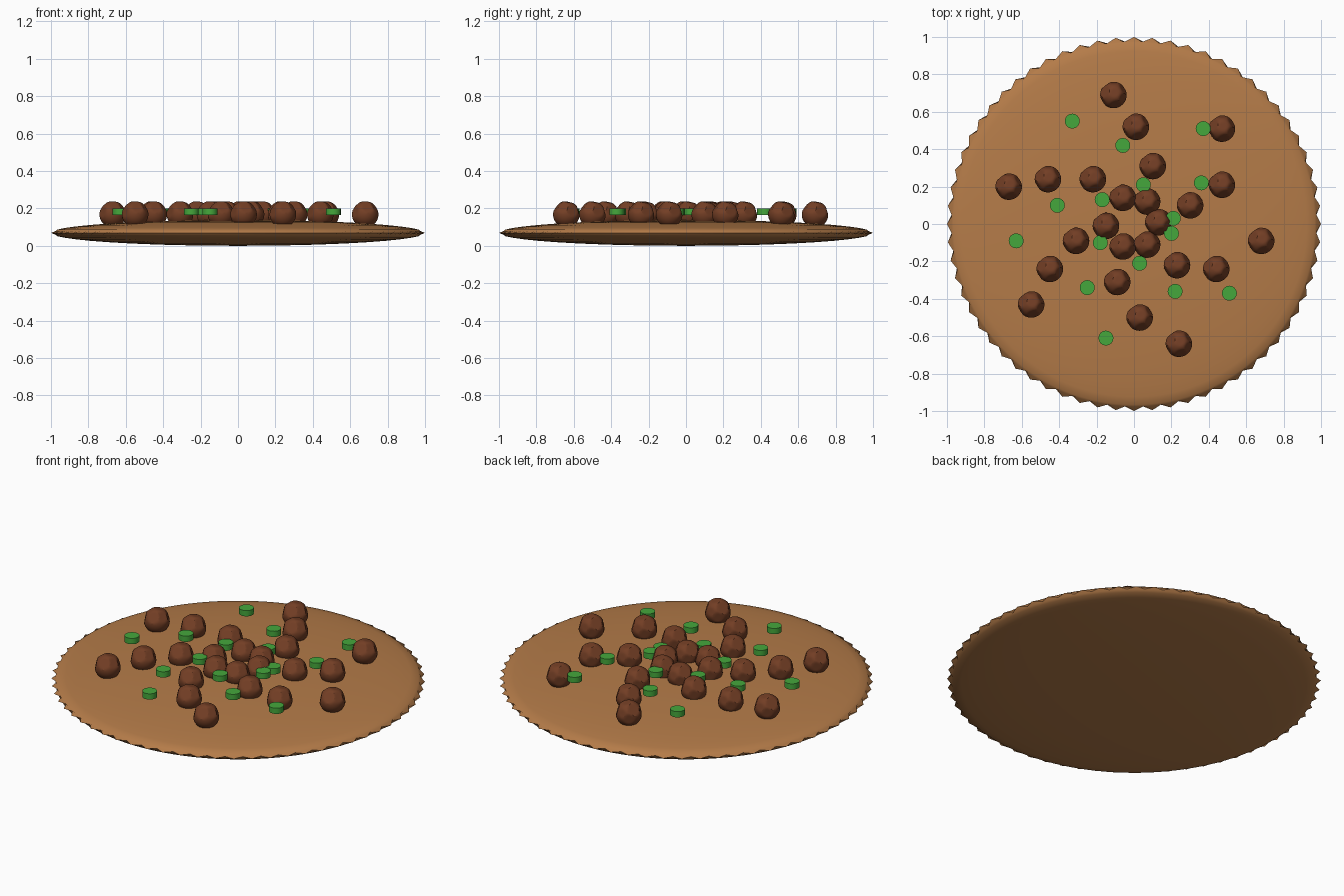
import bpy, bmesh, math
from mathutils import Vector

old = bpy.data.objects.get("Cube")
if old:
    bpy.data.objects.remove(old, do_unlink=True)


def material(name, rgb):
    mat = bpy.data.materials.new(name)
    mat.use_nodes = True
    mat.diffuse_color = (*rgb, 1)
    mat.node_tree.nodes["Principled BSDF"].inputs["Base Color"].default_value = (*rgb, 1)
    return mat


crust_brown = material("crust brown", (0.46, 0.20, 0.066))
meat_brown = material("meat brown", (0.17, 0.048, 0.018))
herb_green = material("herb green", (0.06, 0.39, 0.045))


def mesh_from(bm, name, mat, smooth_angle):
    """Turn a bmesh into a mesh with smooth shading and sharp edges by angle."""
    bmesh.ops.recalc_face_normals(bm, faces=bm.faces)
    for face in bm.faces:
        face.smooth = True
    for edge in bm.edges:
        edge.smooth = edge.calc_face_angle(0) < math.radians(smooth_angle)
    mesh = bpy.data.meshes.new(name)
    bm.to_mesh(mesh)
    bm.free()
    mesh.materials.append(mat)
    return mesh


def place(name, mesh, x=0, y=0, z=0):
    obj = bpy.data.objects.new(name, mesh)
    obj.location = (x, y, z)
    bpy.context.collection.objects.link(obj)
    return obj


# Crust: flattened sphere with a toothed rim
TEETH, RINGS, THICK = 64, 24, 0.069
bm = bmesh.new()
bmesh.ops.create_uvsphere(bm, u_segments=TEETH * 2, v_segments=RINGS, radius=1)
for v in bm.verts:
    if abs(v.co.z) < 0.01:
        step = round(math.atan2(v.co.y, v.co.x) * TEETH / math.pi)
        if step % 2:
            v.co *= 0.97
    elif abs(v.co.z) < 0.2:
        v.co.xy *= 0.985
    v.co.z *= THICK
place("crust", mesh_from(bm, "crust", crust_brown, 60), z=THICK)

# Meatball: small ball with planed-off sides, shared by all copies
PLANES = [
    ((0.2, -0.8, 0.6), 0.88), ((-0.7, 0.3, 0.6), 0.86), ((0.8, 0.5, 0.3), 0.88),
    ((0.1, 0.2, 1), 0.93), ((-0.8, -0.5, 0.2), 0.9), ((0.8, -0.3, 0.6), 0.9),
    ((0, 1, 0.3), 0.94), ((-0.6, 0.8, -0.1), 0.9),
]
bm = bmesh.new()
bmesh.ops.create_icosphere(bm, subdivisions=4, radius=1)
for v in bm.verts:
    for direction, limit in PLANES:
        n = Vector(direction).normalized()
        over = v.co.dot(n) - limit
        if over > 0:
            v.co -= n * over
    v.co *= 0.071
meatball = mesh_from(bm, "meatball", meat_brown, 25)

MEATBALLS = [
    (-.11, .69), (.01, .52), (.47, .51), (.1, .31), (-.67, .2), (-.46, .24),
    (-.22, .24), (-.06, .14), (.07, .12), (.3, .1), (.47, .21), (.13, .01),
    (-.15, -.01), (-.31, -.09), (-.06, -.12), (.07, -.11), (.23, -.22),
    (.44, -.24), (.68, -.09), (-.45, -.24), (-.09, -.31), (-.55, -.43),
    (.03, -.5), (.24, -.64),
]
for i, (x, y) in enumerate(MEATBALLS):
    place(f"meatball_{i + 1}", meatball, x, y, 0.168)

# Herb slice: short round disc, shared by all copies
bm = bmesh.new()
bmesh.ops.create_cone(bm, cap_ends=True, segments=16, radius1=0.04,
                      radius2=0.04, depth=0.034)
herb = mesh_from(bm, "herb_slice", herb_green, 30)

HERBS = [
    (-.33, .55), (-.06, .42), (.37, .51), (.05, .21), (-.17, .13), (-.41, .1),
    (.36, .22), (.21, .03), (.2, -.05), (-.18, -.1), (-.63, -.09), (.03, -.21),
    (-.25, -.34), (.22, -.36), (.51, -.37), (-.15, -.61),
]
for i, (x, y) in enumerate(HERBS):
    place(f"herb_slice_{i + 1}", herb, x, y, 0.182)
